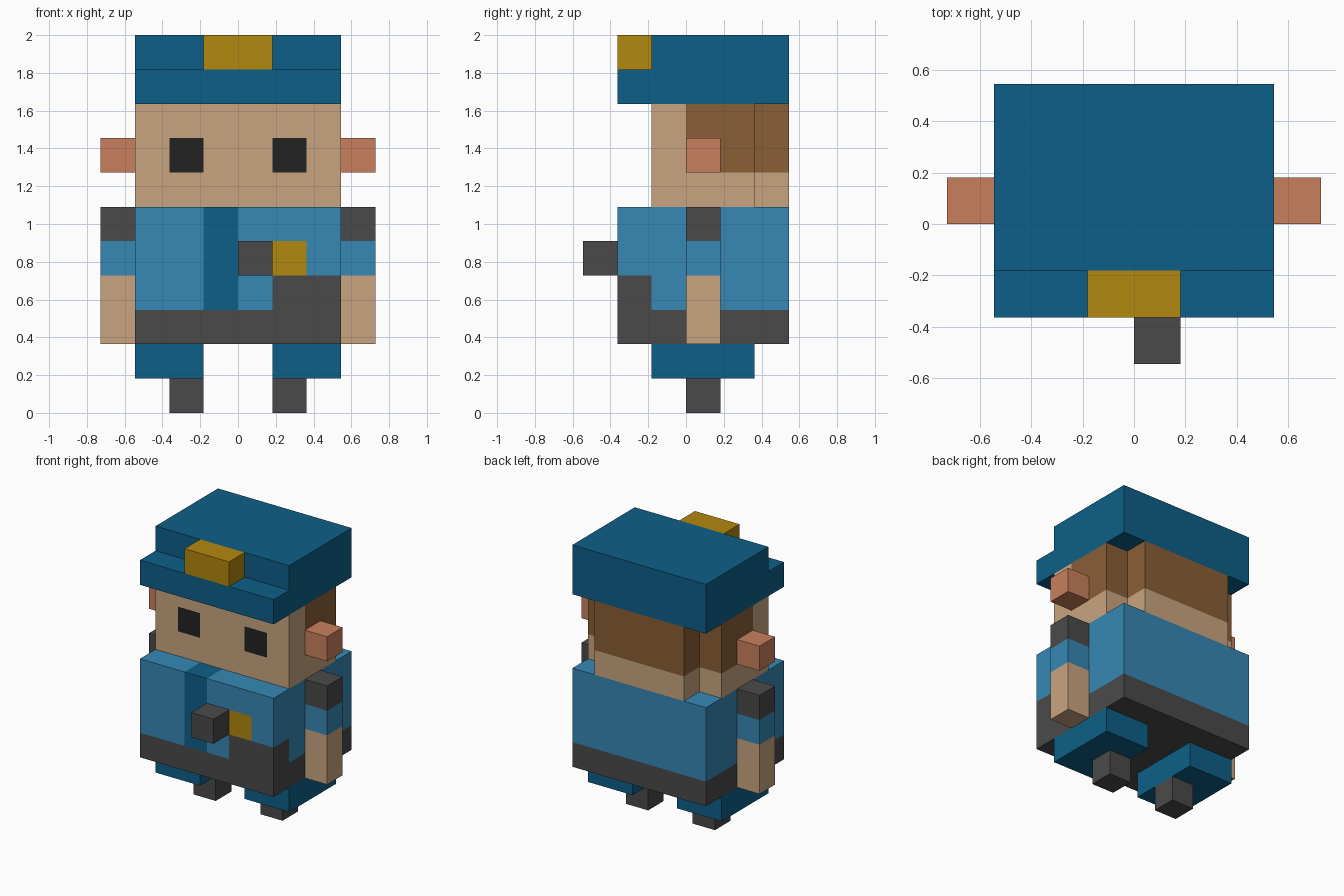
import bpy, bmesh
from mathutils import Vector

if "Cube" in bpy.data.objects:
    bpy.data.objects.remove(bpy.data.objects["Cube"])

U = 2 / 11  # one voxel; all sizes below are in voxels


def linear(c):
    c /= 255
    return c / 12.92 if c <= 0.04045 else ((c + 0.055) / 1.055) ** 2.4


def colour(name, r, g, b):
    m = bpy.data.materials.new(name)
    m.diffuse_color = (linear(r), linear(g), linear(b), 1)
    m.use_nodes = True
    m.node_tree.nodes["Principled BSDF"].inputs["Base Color"].default_value = m.diffuse_color
    return m


NAVY = colour("navy blue", 13, 95, 135)
BLUE = colour("shirt blue", 54, 136, 181)
SKIN = colour("skin", 201, 165, 127)
BROWN = colour("hair brown", 138, 94, 53)
PINK = colour("ear pink", 201, 127, 92)
GREY = colour("dark grey", 74, 74, 74)
BLACK = colour("eye black", 34, 34, 34)
GOLD = colour("gold", 178, 136, 14)


def block(name, x, y, z, mats, cuts=((), (), ()), rule=None):
    """Box between voxel limits, cut along planes and coloured by a rule."""
    bm = bmesh.new()
    bmesh.ops.create_cube(bm, size=1)
    for v in bm.verts:
        v.co = Vector([lo if c < 0 else hi for c, (lo, hi) in zip(v.co, (x, y, z))])
    for axis in range(3):
        for pos in cuts[axis]:
            co, no = Vector(), Vector()
            co[axis], no[axis] = pos, 1
            bmesh.ops.bisect_plane(bm, geom=bm.verts[:] + bm.edges[:] + bm.faces[:],
                                   dist=1e-5, plane_co=co, plane_no=no)
    bm.normal_update()
    if rule:
        for f in bm.faces:
            f.material_index = mats.index(rule(f.calc_center_median(), f.normal))
    bmesh.ops.scale(bm, vec=(U, U, U), verts=bm.verts)
    me = bpy.data.meshes.new(name)
    bm.to_mesh(me)
    bm.free()
    for m in mats:
        me.materials.append(m)
    ob = bpy.data.objects.new(name, me)
    bpy.context.collection.objects.link(ob)
    return ob


def pair(name, x, *args):
    block("right_" + name, x, *args)
    block("left_" + name, (-x[1], -x[0]), *args)


# Feet, legs, ears
pair("foot", (1, 2), (0, 1), (0, 1), [GREY])
pair("leg", (1, 3), (-1, 2), (1, 2), [NAVY])
pair("ear", (3, 4), (0, 1), (7, 8), [PINK])

# Arms: skin, sleeve, shoulder patch
pair("arm", (3, 4), (0, 1), (2, 6), [SKIN, BLUE, GREY], ((), (), (4, 5)),
     lambda c, n: SKIN if c.z < 4 else BLUE if c.z < 5 else GREY)


# Torso: shirt with belt, holster, tie and badge
def torso_rule(c, n):
    if c.z < 3 or (c.z < 4 and c.x > 1 and c.y < -1):
        return GREY
    if -1 < c.x < 0 and c.y < -1:
        return NAVY
    if n.y < -0.5 and 1 < c.x < 2 and 4 < c.z < 5:
        return GOLD
    return BLUE


block("torso", (-3, 3), (-2, 3), (2, 6), [BLUE, GREY, NAVY, GOLD],
      ((-1, 0, 1, 2), (-1,), (3, 4, 5)), torso_rule)
block("radio", (0, 1), (-3, -2), (4, 5), [GREY])


# Head: face with eyes, hair at sides and back
def head_rule(c, n):
    if n.y < -0.5 and 1 < abs(c.x) < 2 and 7 < c.z < 8:
        return BLACK
    return BROWN if c.y > 0 and c.z > 7 else SKIN


block("head", (-3, 3), (-1, 2), (6, 9), [SKIN, BROWN, BLACK],
      ((-2, -1, 1, 2), (0,), (7, 8)), head_rule)
block("back_of_head", (-2, 2), (2, 3), (6, 9), [SKIN, BROWN], ((), (), (7,)), head_rule)

# Cap: brim layer, crown and badge
block("cap_brim", (-3, 3), (-2, 3), (9, 10), [NAVY])
block("cap_crown", (-3, 3), (-1, 3), (10, 11), [NAVY])
block("cap_badge", (-1, 1), (-2, -1), (10, 11), [GOLD])
